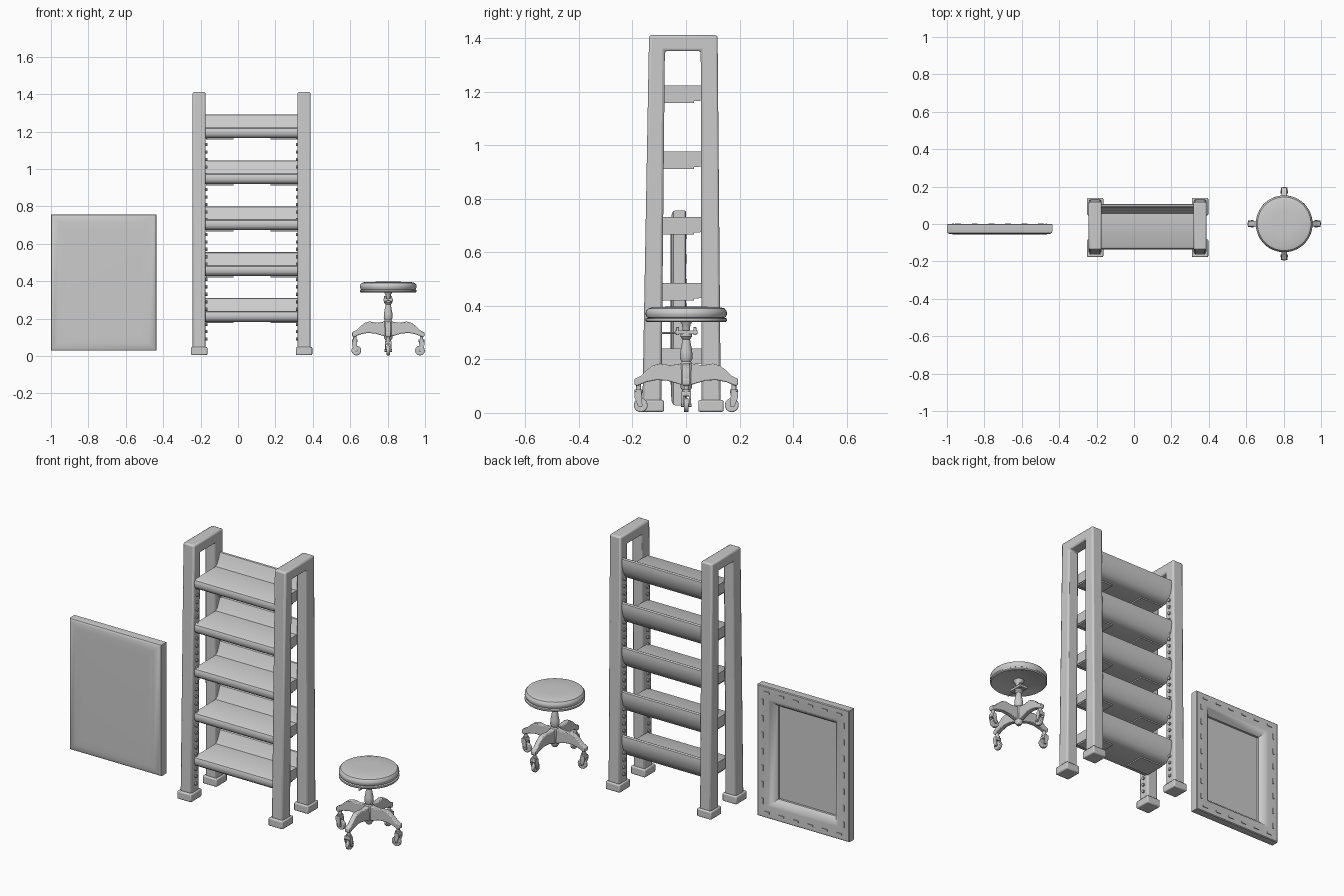
import bpy, bmesh, math
from mathutils import Vector, Matrix

if "Cube" in bpy.data.objects:
    bpy.data.objects.remove(bpy.data.objects["Cube"])


def finish(name, bm, bevel=0, seg=2, angle=35):
    bmesh.ops.recalc_face_normals(bm, faces=bm.faces)
    me = bpy.data.meshes.new(name)
    bm.to_mesh(me)
    bm.free()
    ob = bpy.data.objects.new(name, me)
    bpy.context.collection.objects.link(ob)
    if bevel:
        m = ob.modifiers.new("bevel", 'BEVEL')
        m.width, m.segments, m.limit_method = bevel, seg, 'ANGLE'
    bpy.ops.object.select_all(action='DESELECT')
    ob.select_set(True)
    bpy.context.view_layer.objects.active = ob
    bpy.ops.object.shade_smooth_by_angle(angle=math.radians(angle))
    return ob


def add_box(bm, lo, hi):
    lo, hi = Vector(lo), Vector(hi)
    mat = Matrix.Translation((lo + hi) / 2) @ Matrix.Diagonal((*(hi - lo), 1))
    bmesh.ops.create_cube(bm, size=1, matrix=mat)


def extrude_x(name, profile, x0, x1, bevel=0, mat=None):
    """Extrude a (y, z) outline along x."""
    bm = bmesh.new()
    f = bm.faces.new([bm.verts.new((x0, y, z)) for y, z in profile])
    r = bmesh.ops.extrude_face_region(bm, geom=[f])
    bmesh.ops.translate(bm, vec=(x1 - x0, 0, 0),
                        verts=[v for v in r['geom'] if isinstance(v, bmesh.types.BMVert)])
    if mat:
        bmesh.ops.transform(bm, matrix=mat, verts=bm.verts)
    return finish(name, bm, bevel)


def lathe(name, profile, center, n=48):
    """Spin an (r, z) profile about a vertical axis."""
    bm = bmesh.new()
    rings = []
    for r, z in profile:
        rings.append([bm.verts.new((center[0] + r * math.cos(2 * math.pi * i / n),
                                    center[1] + r * math.sin(2 * math.pi * i / n), z)) for i in range(n)])
    for a, b in zip(rings, rings[1:]):
        for i in range(n):
            j = (i + 1) % n
            bm.faces.new((a[i], a[j], b[j], b[i]))
    bm.faces.new(rings[0])
    bm.faces.new(rings[-1])
    return finish(name, bm)


def cyl(bm, c, r, h, axis, n=20):
    rot = Vector((0, 0, 1)).rotation_difference(Vector(axis)).to_matrix().to_4x4()
    bmesh.ops.create_cone(bm, cap_ends=True, segments=n, radius1=r, radius2=r, depth=h,
                          matrix=Matrix.Translation(c) @ rot)


# --- Stretched canvas: rectangular rings from front centre to back recess
X0, X1, Z0, Z1 = -1.0, -0.437, 0.028, 0.756
bm = bmesh.new()
rings = []
for d, y in [(0.08, -0.057), (0.04, -0.056), (0.012, -0.053), (0.002, -0.047), (0, -0.04), (0, -0.004),
             (0.004, 0), (0.068, 0), (0.078, -0.004), (0.105, -0.034), (0.105, -0.046)]:
    rings.append([bm.verts.new(p) for p in ((X0 + d, y, Z0 + d), (X1 - d, y, Z0 + d),
                                           (X1 - d, y, Z1 - d), (X0 + d, y, Z1 - d))])
for a, b in zip(rings, rings[1:]):
    for i in range(4):
        bm.faces.new((a[i], a[(i + 1) % 4], b[(i + 1) % 4], b[i]))
bm.faces.new(rings[0])
bm.faces.new(rings[-1])
finish("canvas_panel", bm, angle=40)

# Staples round the back of the canvas
bm = bmesh.new()
for i in range(6):
    x = X0 + 0.06 + i * (X1 - X0 - 0.12) / 5
    for z in (Z0 + 0.032, Z1 - 0.032):
        add_box(bm, (x - 0.016, -0.002, z - 0.005), (x + 0.016, 0.004, z + 0.005))
for i in range(7):
    z = Z0 + 0.09 + i * (Z1 - Z0 - 0.18) / 6
    for x in (X0 + 0.032, X1 - 0.032):
        add_box(bm, (x - 0.005, -0.002, z - 0.016), (x + 0.005, 0.004, z + 0.016))
finish("canvas_staples", bm)

# --- Shelf side frames with feet and inner peg strips
frame = [(-0.163, 0.02), (-0.138, 1.411), (0.118, 1.411), (0.13, 0.02),
         (0.058, 0.02), (0.055, 1.352), (-0.079, 1.352), (-0.092, 0.02)]
for side, a, b, inner in (("left", -0.242, -0.173, 1), ("right", 0.318, 0.388, -1)):
    extrude_x("shelf_frame_" + side, frame, a, b, 0.009)
    bm = bmesh.new()
    for lo, hi in ((-0.177, -0.082), (0.046, 0.14)):
        add_box(bm, (a - 0.009, lo, 0.004), (b + 0.009, hi, 0.048))
    finish("shelf_feet_" + side, bm, 0.006)
    bm = bmesh.new()
    face = b if inner > 0 else a
    for y0, y1 in ((-0.127, -0.109), (0.094, 0.087)):
        for i in range(28):
            z = 0.09 + i * 0.04
            y = y0 + (y1 - y0) * z / 1.4
            cyl(bm, (face + inner * 0.003, y, z), 0.009, 0.012, (1, 0, 0), 10)
    finish("shelf_peg_holes_" + side, bm)

# --- Five shelves: rounded front lip, flat board and leaning curved back
board = [(-0.134, 0.022), (-0.135, 0.04), (-0.13, 0.052), (-0.12, 0.058), (0.056, 0.058),
         (0.068, 0.075), (0.09, 0.124), (0.097, 0.127), (0.105, 0.122), (0.107, 0.105),
         (0.105, 0.08), (0.098, 0.052), (0.082, 0.022), (0.062, 0.004), (0.045, 0),
         (-0.105, 0), (-0.12, 0.004), (-0.129, 0.012)]
for k in range(5):
    z = 0.182 + k * 0.2455
    extrude_x("shelf_board_%d" % (k + 1), [(y, z + h) for y, h in board], -0.176, 0.321)
    bm = bmesh.new()
    for x0, x1 in ((-0.172, -0.025), (0.175, 0.317)):
        add_box(bm, (x0, -0.09, z - 0.007), (x1, 0.03, z + 0.01))
    finish("shelf_cleats_%d" % (k + 1), bm)

# --- Stool seat, rim and turned column
C = Vector((0.803, 0.001, 0))
lathe("stool_cushion", [(0.13, 0.352), (0.146, 0.356), (0.152, 0.367), (0.151, 0.38), (0.143, 0.39),
                        (0.125, 0.395), (0.06, 0.397), (0.005, 0.397)], C)
lathe("stool_seat_rim", [(0.145, 0.355), (0.152, 0.352), (0.152, 0.344), (0.147, 0.339), (0.136, 0.34),
                         (0.11, 0.35), (0.02, 0.352)], C)
lathe("stool_column", [(0.012, 0.08), (0.022, 0.095), (0.024, 0.18), (0.018, 0.192), (0.024, 0.205),
                       (0.022, 0.23), (0.014, 0.275), (0.022, 0.285), (0.022, 0.298), (0.012, 0.302),
                       (0.016, 0.33), (0.03, 0.352)], C, 24)
# Height clamp with bolts and lever
bm = bmesh.new()
add_box(bm, C + Vector((-0.026, -0.042, 0.294)), C + Vector((0.026, 0.042, 0.308)))
for sx in (-1, 1):
    for sy in (-1, 1):
        cyl(bm, C + Vector((sx * 0.016, sy * 0.032, 0.305)), 0.006, 0.03, (0, 0, 1), 8)
cyl(bm, C + Vector((0, -0.06, 0.298)), 0.004, 0.06, (0, 1, 0), 8)
finish("stool_clamp", bm, 0.002)

# --- Four arched legs with casters (outward = local +y)
leg = [(0, 0.10), (0.03, 0.108), (0.07, 0.12), (0.11, 0.123), (0.15, 0.115), (0.185, 0.1), (0.194, 0.106),
       (0.194, 0.126), (0.17, 0.138), (0.145, 0.162), (0.125, 0.177), (0.1, 0.184), (0.06, 0.178),
       (0.03, 0.182), (0, 0.19)]
for k in range(4):
    M = Matrix.Translation(C) @ Matrix.Rotation(k * math.pi / 2, 4, 'Z')
    extrude_x("stool_leg_%d" % (k + 1), leg, -0.014, 0.014, 0.004, M)
    bm = bmesh.new()
    cyl(bm, (0, 0.178, 0.09), 0.009, 0.05, (0, 0, 1), 12)
    cyl(bm, (0, 0.178, 0.081), 0.015, 0.012, (0, 0, 1), 16)
    cyl(bm, (0, 0.17, 0.029), 0.007, 0.04, (1, 0, 0), 12)
    bmesh.ops.transform(bm, matrix=M, verts=bm.verts)
    finish("caster_stem_%d" % (k + 1), bm)
    for s in (-1, 1):
        arm = [(0.165, 0.022), (0.18, 0.024), (0.194, 0.06), (0.192, 0.08), (0.168, 0.08), (0.166, 0.06)]
        extrude_x("caster_fork_%d" % (k + 1), arm, s * 0.011, s * 0.017, 0, M)
    bm = bmesh.new()
    cyl(bm, (0, 0.17, 0.029), 0.026, 0.018, (1, 0, 0), 24)
    bmesh.ops.transform(bm, matrix=M, verts=bm.verts)
    finish("caster_wheel_%d" % (k + 1), bm, 0.004)
    bm = bmesh.new()
    add_box(bm, (-0.017, 0.166, 0.062), (0.017, 0.193, 0.08))
    bmesh.ops.transform(bm, matrix=M, verts=bm.verts)
    finish("caster_yoke_%d" % (k + 1), bm, 0.004)
